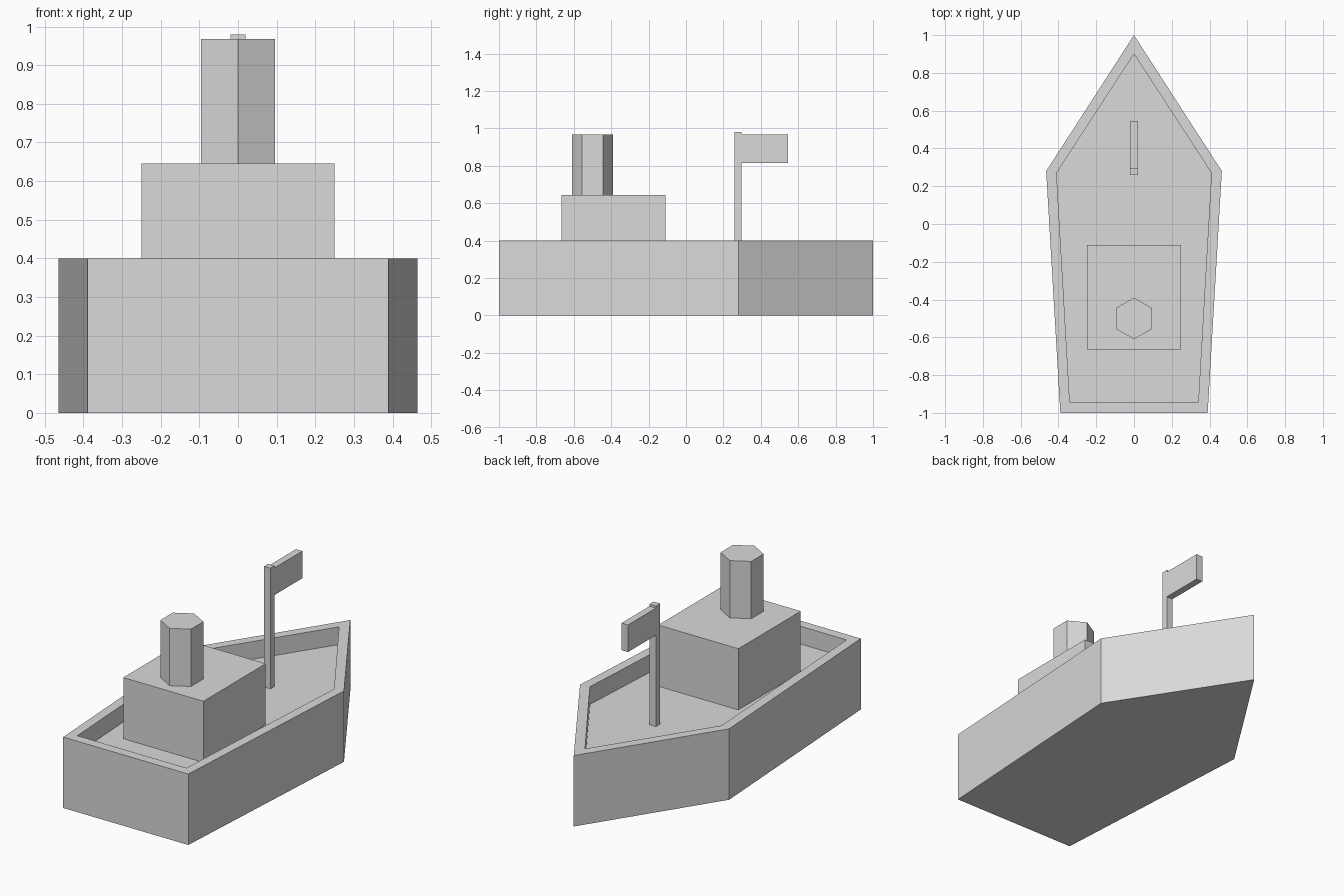
import bpy
import bmesh
import math

cube = bpy.data.objects.get("Cube")
if cube:
    bpy.data.objects.remove(cube, do_unlink=True)

GREY = (0.7, 0.7, 0.7, 1.0)
DECK, RAIL, ROOF, FUNNEL_TOP = 0.3, 0.4, 0.645, 0.968

paint = bpy.data.materials.new("light_grey")
paint.use_nodes = True
paint.diffuse_color = GREY
paint.node_tree.nodes["Principled BSDF"].inputs["Base Color"].default_value = GREY


def loft(name, sections):
    """Join stacked outlines, each (points, height), and cap both ends."""
    bm = bmesh.new()
    rings = [[bm.verts.new((x, y, z)) for x, y in pts] for pts, z in sections]
    count = len(rings[0])
    for low, high in zip(rings, rings[1:]):
        for i in range(count):
            j = (i + 1) % count
            bm.faces.new((low[i], low[j], high[j], high[i]))
    bm.faces.new(rings[0][::-1])
    bm.faces.new(rings[-1])
    bmesh.ops.recalc_face_normals(bm, faces=bm.faces)
    mesh = bpy.data.meshes.new(name)
    bm.to_mesh(mesh)
    bm.free()
    mesh.materials.append(paint)
    obj = bpy.data.objects.new(name, mesh)
    bpy.context.collection.objects.link(obj)
    return obj


def boat_outline(stern_half, stern_y, beam_half, beam_y, bow_y):
    return [(-stern_half, stern_y), (stern_half, stern_y),
            (beam_half, beam_y), (0, bow_y), (-beam_half, beam_y)]


def block(name, half_width, y0, y1, z0, z1):
    pts = [(-half_width, y0), (half_width, y0), (half_width, y1), (-half_width, y1)]
    return loft(name, [(pts, z0), (pts, z1)])


# Hull with a raised rim around the sunken deck
outer = boat_outline(0.39, -1, 0.465, 0.28, 1)
inner = boat_outline(0.34, -0.945, 0.41, 0.27, 0.9)
loft("hull", [(outer, 0), (outer, RAIL), (inner, RAIL), (inner, DECK)])

# Cabin and six-sided funnel
block("cabin", 0.25, -0.665, -0.11, DECK, ROOF)
hexagon = [(0.11 * math.sin(i * math.tau / 6), -0.5 - 0.11 * math.cos(i * math.tau / 6))
           for i in range(6)]
loft("funnel", [(hexagon, ROOF), (hexagon, FUNNEL_TOP)])

# Flagpole and flag
block("flagpole", 0.02, 0.26, 0.297, DECK, 0.98)
block("flag", 0.02, 0.297, 0.545, 0.815, FUNNEL_TOP)
